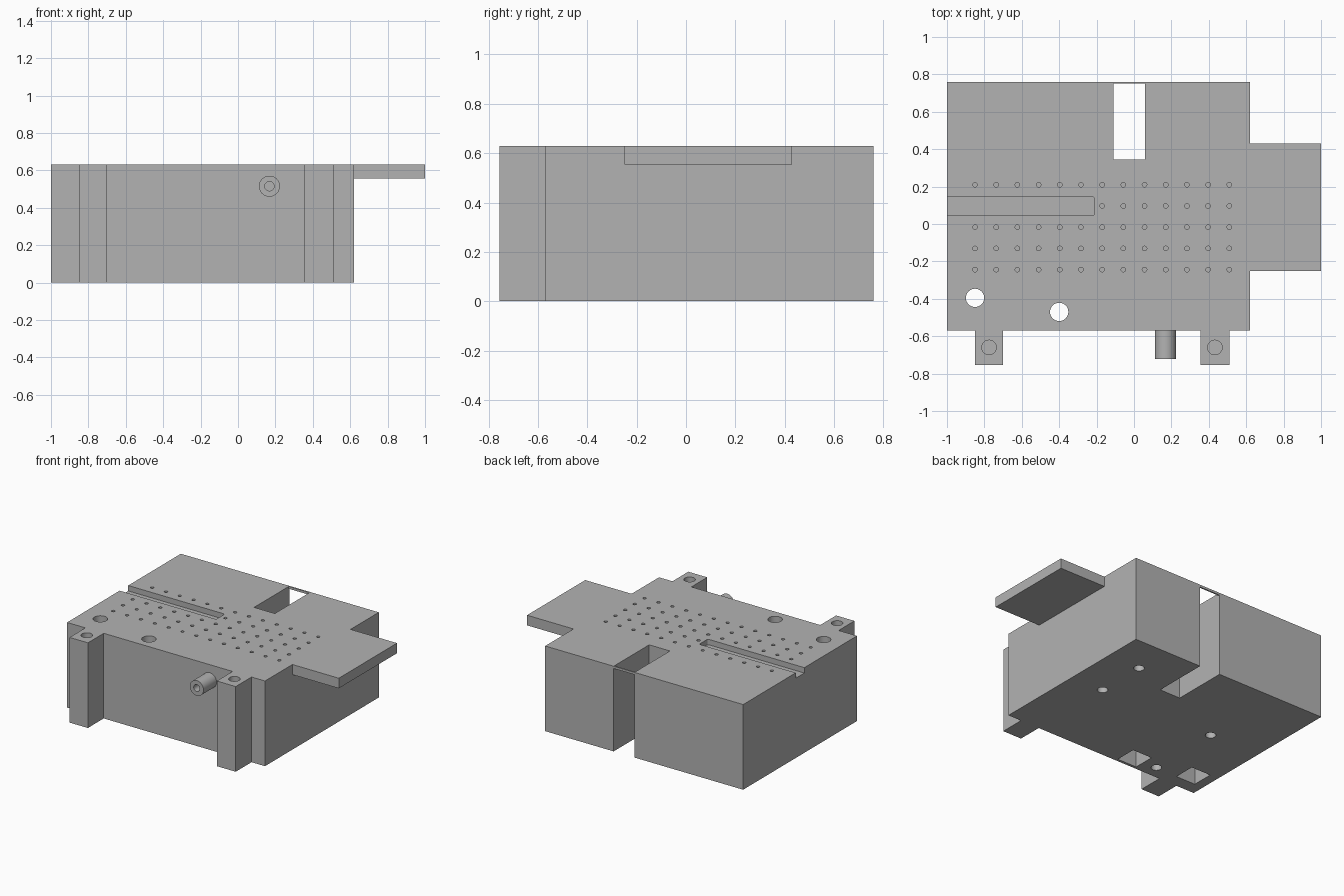
import bpy, bmesh
from mathutils import Matrix, Vector

cube = bpy.data.objects.get("Cube")
if cube:
    bpy.data.objects.remove(cube, do_unlink=True)

TOP = 0.63
GREY = (0.45, 0.45, 0.45, 1)
grey = bpy.data.materials.new("plain grey")
grey.use_nodes = True
grey.diffuse_color = GREY
grey.node_tree.nodes["Principled BSDF"].inputs["Base Color"].default_value = GREY


def finish(name, bm):
    bmesh.ops.recalc_face_normals(bm, faces=bm.faces)
    mesh = bpy.data.meshes.new(name)
    bm.to_mesh(mesh)
    bm.free()
    mesh.materials.append(grey)
    obj = bpy.data.objects.new(name, mesh)
    bpy.context.collection.objects.link(obj)
    return obj


def box(bm, x, y, z):
    lo, hi = Vector((x[0], y[0], z[0])), Vector((x[1], y[1], z[1]))
    m = Matrix.Translation((lo + hi) / 2) @ Matrix.Diagonal((*(hi - lo), 1))
    return bmesh.ops.create_cube(bm, size=1, matrix=m)["verts"]


def hole(bm, x, y, z, radius, sides=24):
    m = Matrix.Translation((x, y, (z[0] + z[1]) / 2))
    bmesh.ops.create_cone(bm, cap_ends=True, segments=sides, radius1=radius,
                          radius2=radius, depth=z[1] - z[0], matrix=m)


def cut(obj, bm, name):
    cutter = finish(name, bm)
    cutter.hide_render = True
    mod = obj.modifiers.new(name, 'BOOLEAN')
    mod.operation, mod.solver, mod.object = 'DIFFERENCE', 'EXACT', cutter
    bpy.context.view_layer.objects.active = obj
    bpy.ops.object.modifier_apply(modifier=name)
    bpy.data.objects.remove(cutter, do_unlink=True)


# Main block with two front posts, extruded from its plan outline
front, post = -0.57, -0.755
legs = [(-0.85, -0.70), (0.355, 0.51)]
outline = [(-1, 0.76), (-1, front)]
for a, b in legs:
    outline += [(a, front), (a, post), (b, post), (b, front)]
outline += [(0.62, front), (0.62, 0.76)]
bm = bmesh.new()
face = bm.faces.new([bm.verts.new((x, y, 0)) for x, y in outline])
up = bmesh.ops.extrude_face_region(bm, geom=[face])["geom"]
bmesh.ops.translate(bm, vec=(0, 0, TOP),
                    verts=[v for v in up if isinstance(v, bmesh.types.BMVert)])
body = finish("main_block", bm)

# Rear slot, square sockets, side groove and blind holes
sockets = [(-0.85, -0.395), (-0.40, -0.47)]
bm = bmesh.new()
box(bm, (-0.11, 0.06), (0.345, 0.75), (-0.1, 0.8))
for x, y in sockets:
    box(bm, (x - 0.08, x + 0.08), (y - 0.08, y + 0.08), (-0.1, 0.555))
verts = box(bm, (-1.1, -0.21), (0.045, 0.145), (0.59, 0.8))
ends = {e for v in verts for e in v.link_edges
        if all(abs(w.co.x + 0.21) < 0.001 for w in e.verts)
        and abs(e.verts[0].co.z - e.verts[1].co.z) > 0.1}
bmesh.ops.bevel(bm, geom=list(ends), offset=0.012, segments=3,
                affect='EDGES', profile=0.5)
for a, b in legs:
    hole(bm, (a + b) / 2, -0.66, (0.48, 0.8), 0.039)
for x, y in [(0.355, 0.475), (0.355, 0.095), (-0.59, 0.095), (-0.59, -0.47)]:
    hole(bm, x, y, (-0.1, 0.15), 0.036)

# Grid of small holes, skipped where the groove runs
for row in range(5):
    for col in range(13):
        if row == 1 and col < 6:
            continue
        hole(bm, -0.85 + col * 0.1133, 0.21 - row * 0.1135, (0.55, 0.8), 0.0125, 12)
cut(body, bm, "first_cutter")

# Slot opening under the thin rear bridge, and holes above the sockets
bm = bmesh.new()
box(bm, (-0.11, 0.06), (0.70, 0.85), (-0.1, 0.613))
for x, y in sockets:
    hole(bm, x, y, (0.5, 0.8), 0.049, 32)
cut(body, bm, "second_cutter")

# Side shelf
bm = bmesh.new()
box(bm, (0.62, 1), (-0.25, 0.43), (0.555, TOP))
finish("side_shelf", bm)

# Front tube with a bore
bm = bmesh.new()
m = Matrix.Translation((0.168, -0.645, 0.515)) @ Matrix.Rotation(1.5707963, 4, 'X')
bmesh.ops.create_cone(bm, cap_ends=True, segments=32, radius1=0.056,
                      radius2=0.056, depth=0.155, matrix=m)
cap = min(bm.faces, key=lambda f: f.calc_center_median().y)
bmesh.ops.inset_individual(bm, faces=[cap], thickness=0.031)
inner = bmesh.ops.extrude_face_region(bm, geom=[cap])["geom"]
bmesh.ops.translate(bm, vec=(0, 0.14, 0),
                    verts=[v for v in inner if isinstance(v, bmesh.types.BMVert)])
if cap.is_valid:
    bmesh.ops.delete(bm, geom=[cap], context='FACES_ONLY')
tube = finish("front_tube", bm)

# Smooth round walls, sharp corners
bpy.ops.object.select_all(action='DESELECT')
for obj in (body, tube):
    obj.select_set(True)
    bpy.context.view_layer.objects.active = obj
bpy.ops.object.shade_smooth_by_angle(angle=0.55)
